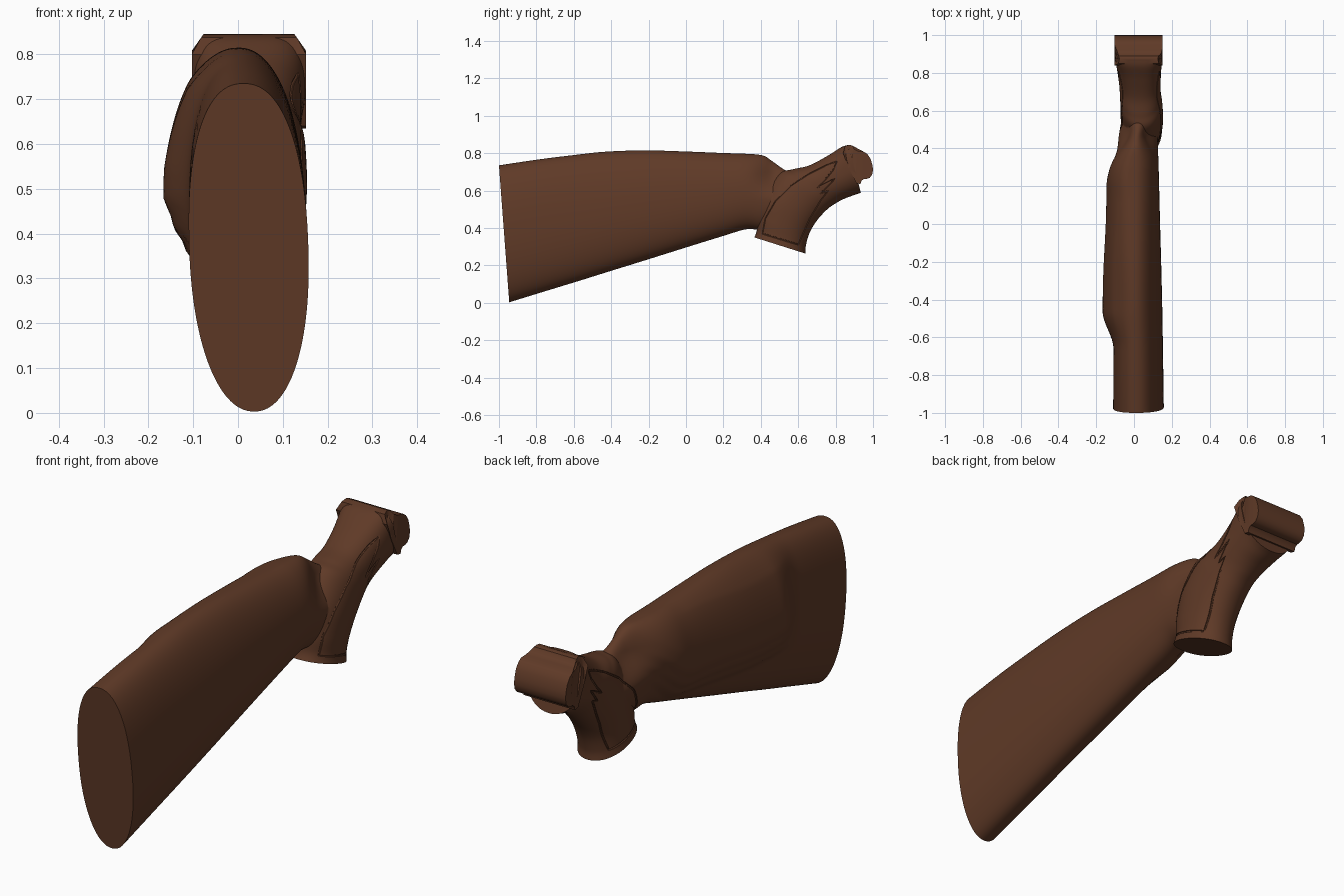
import bpy, bmesh, math
from mathutils import Vector
from mathutils.bvhtree import BVHTree

if "Cube" in bpy.data.objects:
    bpy.data.objects.remove(bpy.data.objects["Cube"])

wood = bpy.data.materials.new("walnut_wood")
wood.diffuse_color = (0.115, 0.042, 0.02, 1)
wood.use_nodes = True
wood.node_tree.nodes["Principled BSDF"].inputs["Base Color"].default_value = wood.diffuse_color


def ramp(x, a, b):
    t = max(0.0, min(1.0, (x - a) / (b - a)))
    return t * t * (3 - 2 * t)


def piecewise(x, pts):
    if x <= pts[0][0]:
        return pts[0][1]
    for (a, fa), (b, fb) in zip(pts, pts[1:]):
        if x <= b:
            return fa + (fb - fa) * (x - a) / (b - a)
    return pts[-1][1]


def smooth_rows(rows, steps):
    # cubic interpolation between section rows
    out = []
    for i in range(len(rows) - 1):
        p0, p1, p2 = rows[max(i - 1, 0)], rows[i], rows[i + 1]
        p3 = rows[min(i + 2, len(rows) - 1)]
        for k in range(steps):
            t = k / steps
            out.append([0.5 * (2 * b + (c - a) * t + (2 * a - 5 * b + 4 * c - d) * t * t
                               + (3 * b - a - 3 * c + d) * t ** 3)
                        for a, b, c, d in zip(p0, p1, p2, p3)])
    out.append(list(rows[-1]))
    return out


def finish(name, bm):
    bmesh.ops.recalc_face_normals(bm, faces=bm.faces)
    me = bpy.data.meshes.new(name)
    bm.to_mesh(me)
    bm.free()
    me.materials.append(wood)
    ob = bpy.data.objects.new(name, me)
    bpy.context.collection.objects.link(ob)
    return ob


def loft(name, rows, steps, ring, reshape=None):
    # row: top y, top z, bottom y, bottom z, top centre x, bottom centre x, half width, squareness above, below
    bm = bmesh.new()
    loops = []
    for yt, zt, yb, zb, ct, cb, hw, nt, nb in smooth_rows(rows, steps):
        loop = []
        for k in range(ring):
            a = 2 * math.pi * k / ring
            c, s = math.cos(a), math.sin(a)
            n = nt if c > 0 else nb
            u = math.copysign(abs(c) ** (2 / n), c)
            v = math.copysign(abs(s) ** (2 / n), s)
            f = (u + 1) / 2
            mid = cb + (ct - cb) * f
            p = Vector((mid + hw * v, yb + (yt - yb) * f, zb + (zt - zb) * f))
            if reshape:
                reshape(p, v, mid)
            loop.append(bm.verts.new(p))
        loops.append(loop)
    for l0, l1 in zip(loops, loops[1:]):
        for k in range(ring):
            j = (k + 1) % ring
            bm.faces.new((l0[k], l0[j], l1[j], l1[k]))
    bm.faces.new(loops[0])
    bm.faces.new(loops[-1])
    return finish(name, bm)


# butt with raised cheek piece on the left and flutes beside the comb nose
CHEEK = [(-0.16, 0), (-0.125, 0.022), (-0.1, 0.026), (-0.075, 0.042), (-0.045, 0.046),
         (-0.01, 0.06), (0.06, 0.058), (0.24, 0.034), (0.34, 0)]


def cheek_and_flutes(p, v, mid):
    if v < 0:
        amount = ramp(p.y, -0.66, -0.46) * (1 - ramp(p.y, 0.2, 0.46)) * (1 - 0.2 * ramp(p.y, -0.4, 0.1))
        edge = 0.485 + 0.04 * ramp(p.y, -0.4, 0.1) + 0.18 * ramp(p.y, 0.12, 0.45)
        p.x -= amount * piecewise(p.z - edge, CHEEK)
    pinch = 0.5 * math.exp(-((p.y - 0.48) / 0.09) ** 2) * ramp(p.z, 0.55, 0.7)
    p.x = mid + (p.x - mid) * (1 - pinch)


butt_rows = [
    (-1.00, 0.735, -0.945, 0.003, 0.012, 0.036, 0.133, 2.3, 2.15),
    (-0.80, 0.765, -0.75, 0.063, 0.01, 0.036, 0.131, 2.3, 2.15),
    (-0.60, 0.790, -0.57, 0.118, 0.008, 0.036, 0.129, 2.2, 2.15),
    (-0.43, 0.808, -0.42, 0.165, 0.006, 0.036, 0.127, 2.1, 2.15),
    (-0.22, 0.815, -0.22, 0.227, 0.004, 0.034, 0.124, 2.1, 2.15),
    (0.00, 0.809, 0.00, 0.296, 0.004, 0.032, 0.119, 2.1, 2.15),
    (0.20, 0.801, 0.20, 0.358, 0.004, 0.03, 0.115, 2.1, 2.15),
    (0.32, 0.797, 0.32, 0.393, 0.006, 0.03, 0.111, 2.1, 2.15),
    (0.41, 0.788, 0.40, 0.39, 0.008, 0.03, 0.107, 2.1, 2.15),
    (0.46, 0.758, 0.46, 0.40, 0.012, 0.03, 0.104, 2.1, 2.15),
    (0.51, 0.722, 0.52, 0.41, 0.02, 0.03, 0.098, 2.1, 2.15),
    (0.58, 0.68, 0.59, 0.45, 0.025, 0.03, 0.085, 2.1, 2.15)]
butt = loft("butt", butt_rows, 8, 120, cheek_and_flutes)

# pistol grip sweeping from its flat cap up to the front
grip_rows = [
    (0.365, 0.350, 0.640, 0.263, 0.04, 0.04, 0.108, 2.2, 2.1),
    (0.378, 0.385, 0.641, 0.305, 0.04, 0.04, 0.104, 2.2, 2.1),
    (0.385, 0.46, 0.660, 0.372, 0.042, 0.042, 0.107, 2.2, 2.1),
    (0.42, 0.58, 0.700, 0.440, 0.042, 0.042, 0.112, 2.2, 2.1),
    (0.50, 0.69, 0.755, 0.500, 0.038, 0.04, 0.111, 2.1, 2.1),
    (0.57, 0.714, 0.80, 0.532, 0.032, 0.036, 0.108, 2.2, 2.1),
    (0.66, 0.735, 0.845, 0.556, 0.03, 0.032, 0.110, 2.3, 2.1),
    (0.76, 0.788, 0.89, 0.573, 0.027, 0.028, 0.117, 2.6, 2.1),
    (0.83, 0.832, 0.915, 0.582, 0.025, 0.025, 0.124, 3.2, 2.1),
    (0.868, 0.844, 0.935, 0.588, 0.025, 0.025, 0.126, 4.0, 2.1)]
grip = loft("grip", grip_rows, 8, 72)

# rounded head across the front end
head_profile = [(0.85, 0.838), (0.875, 0.845), (0.89, 0.84), (0.9, 0.822), (0.92, 0.812),
                (0.95, 0.808), (0.97, 0.795), (0.987, 0.77), (0.997, 0.735), (1.0, 0.71),
                (0.995, 0.685), (0.982, 0.668), (0.965, 0.662), (0.95, 0.662), (0.938, 0.652),
                (0.933, 0.635), (0.91, 0.64), (0.87, 0.72), (0.84, 0.80)]
bm = bmesh.new()
sides = []
for sgn in (-1, 1):
    sides.append([bm.verts.new((0.0245 + sgn * (0.1275 - 0.7 * max(0, z - 0.808)), y, z))
                  for y, z in head_profile])
for i in range(len(head_profile)):
    j = (i + 1) % len(head_profile)
    bm.faces.new((sides[0][i], sides[0][j], sides[1][j], sides[1][i]))
for s in sides:
    caps = bm.faces.new(s)
bmesh.ops.triangulate(bm, faces=[f for f in bm.faces if len(f.verts) > 4])
head = finish("head", bm)


def combine(target, other, op):
    m = target.modifiers.new(op, 'BOOLEAN')
    m.operation, m.solver, m.object = op, 'EXACT', other
    m.use_self = op == 'DIFFERENCE'
    bpy.ops.object.select_all(action='DESELECT')
    bpy.context.view_layer.objects.active = target
    target.select_set(True)
    bpy.ops.object.modifier_apply(modifier=m.name)
    bpy.data.objects.remove(other)


stock = butt
combine(stock, grip, 'UNION')
combine(stock, head, 'UNION')
stock.name = "stock"

# engraved border of the grip panels, traced on both sides
panel = [(0.60, 0.312), (0.41, 0.37), (0.425, 0.45), (0.48, 0.545), (0.56, 0.625), (0.66, 0.69),
         (0.75, 0.735), (0.808, 0.757), (0.79, 0.715), (0.745, 0.66), (0.70, 0.615), (0.795, 0.663),
         (0.72, 0.585), (0.76, 0.60), (0.72, 0.55), (0.66, 0.45), (0.62, 0.36)]
bm = bmesh.new()
bm.from_mesh(stock.data)
tree = BVHTree.FromBMesh(bm)
bm.free()
for sgn, side in ((1, "right"), (-1, "left")):
    pts = []
    for (y0, z0), (y1, z1) in zip(panel, panel[1:] + panel[:1]):
        n = max(2, int(math.hypot(y1 - y0, z1 - z0) / 0.015))
        for k in range(n):
            y, z = y0 + (y1 - y0) * k / n, z0 + (z1 - z0) * k / n
            hit = tree.ray_cast(Vector((sgn, y, z)), Vector((-sgn, 0, 0)))[0]
            if hit:
                pts.append(hit)
    cu = bpy.data.curves.new("groove_" + side, 'CURVE')
    cu.dimensions = '3D'
    cu.bevel_depth, cu.bevel_resolution = 0.0045, 1
    sp = cu.splines.new('POLY')
    sp.points.add(len(pts) - 1)
    for q, p in zip(sp.points, pts):
        q.co = (*p, 1)
    sp.use_cyclic_u = True
    tmp = bpy.data.objects.new("groove_curve", cu)
    bpy.context.collection.objects.link(tmp)
    bpy.context.view_layer.update()
    me = bpy.data.meshes.new_from_object(tmp.evaluated_get(bpy.context.evaluated_depsgraph_get()))
    bpy.data.objects.remove(tmp)
    me.materials.clear()
    me.materials.append(wood)
    cutter = bpy.data.objects.new("groove_cutter", me)
    bpy.context.collection.objects.link(cutter)
    combine(stock, cutter, 'DIFFERENCE')

stock.select_set(True)
bpy.context.view_layer.objects.active = stock
bpy.ops.object.shade_smooth_by_angle(angle=math.radians(35))
